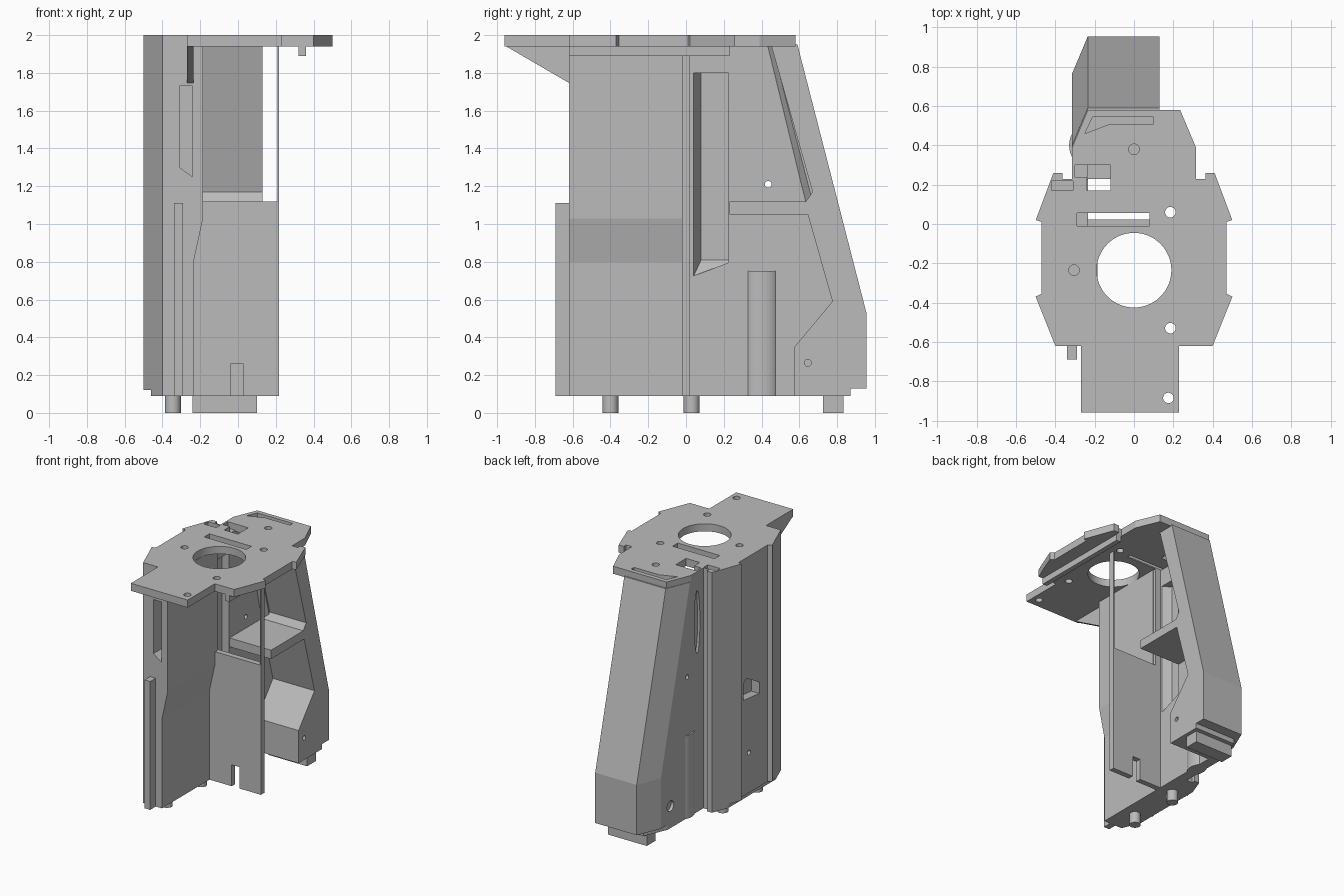
import bpy
import bmesh
from mathutils import Vector

if "Cube" in bpy.data.objects:
    bpy.data.objects.remove(bpy.data.objects["Cube"], do_unlink=True)

GREY = (0.5, 0.5, 0.5, 1)
mat = bpy.data.materials.new("plain grey")
mat.use_nodes = True
mat.diffuse_color = GREY
mat.node_tree.nodes["Principled BSDF"].inputs["Base Color"].default_value = GREY

# Where a profile point (a, b) lands at depth d along each axis
PLACE = {"x": lambda a, b, d: (d, a, b),
         "y": lambda a, b, d: (a, d, b),
         "z": lambda a, b, d: (a, b, d)}


def loft(name, axis, first, d0, d1, second=None):
    """Closed solid between two matching profiles on one axis."""
    bm = bmesh.new()
    rings = [[bm.verts.new(Vector(PLACE[axis](a, b, d))) for a, b in prof]
             for prof, d in ((first, d0), (second or first, d1))]
    n = len(first)
    bm.faces.new(rings[0])
    bm.faces.new(rings[1])
    for i in range(n):
        j = (i + 1) % n
        bm.faces.new((rings[0][i], rings[0][j], rings[1][j], rings[1][i]))
    bmesh.ops.recalc_face_normals(bm, faces=bm.faces)
    mesh = bpy.data.meshes.new(name)
    bm.to_mesh(mesh)
    bm.free()
    mesh.materials.append(mat)
    ob = bpy.data.objects.new(name, mesh)
    bpy.context.collection.objects.link(ob)
    return ob


def box(name, x0, x1, y0, y1, z0, z1):
    return loft(name, "z", [(x0, y0), (x1, y0), (x1, y1), (x0, y1)], z0, z1)


def rod(name, axis, a, b, ra, d0, d1, rb=None, sides=32):
    bpy.ops.mesh.primitive_circle_add(vertices=sides, radius=1)
    circle = bpy.context.object
    prof = [(a + v.co.x * ra, b + v.co.y * (rb or ra)) for v in circle.data.vertices]
    bpy.data.objects.remove(circle, do_unlink=True)
    ob = loft(name, axis, prof, d0, d1)
    bpy.context.view_layer.objects.active = ob
    bpy.ops.object.select_all(action="DESELECT")
    ob.select_set(True)
    bpy.ops.object.shade_smooth_by_angle()
    return ob


def cut(target, *cutters):
    bpy.context.view_layer.objects.active = target
    for c in cutters:
        c.hide_render = True
        mod = target.modifiers.new("cut", "BOOLEAN")
        mod.operation = "DIFFERENCE"
        mod.solver = "EXACT"
        mod.object = c
        bpy.ops.object.modifier_apply(modifier=mod.name)
        bpy.data.objects.remove(c, do_unlink=True)


# Top plate: one flank, mirrored, plus the front tab
flank = [(0.4, -0.62), (0.5, -0.37), (0.47, -0.355), (0.47, 0.01), (0.5, 0.02),
         (0.41, 0.26), (0.365, 0.26), (0.365, 0.23), (0.315, 0.23), (0.315, 0.39),
         (0.235, 0.58)]
tab = [(-0.27, -0.62), (-0.27, -0.96), (0.23, -0.96), (0.23, -0.62)]
plate = loft("top_plate", "z", tab + flank + [(-x, y) for x, y in reversed(flank)], 1.94, 2)
cut(plate, rod("hole", "z", 0, -0.235, 0.19, 1.9, 2.1, sides=64))
for x, y in ((0.185, 0.06), (0.185, -0.53), (0.175, -0.885), (0, 0.38), (-0.305, -0.235)):
    cut(plate, rod("hole", "z", x, y, 0.027, 1.9, 2.1, sides=20))
cut(plate,
    box("slot", -0.29, 0.08, -0.01, 0.055, 1.9, 2.1),
    box("slot", -0.24, -0.12, 0.17, 0.3, 1.9, 2.1),
    box("slot", -0.3, -0.23, 0.24, 0.3, 1.9, 2.1),
    box("slot", -0.42, -0.31, 0.17, 0.22, 1.97, 2.1),
    loft("slot", "z", [(-0.25, 0.46), (-0.21, 0.545), (0.1, 0.545), (0.1, 0.51),
                       (-0.12, 0.51)], 1.965, 2.1))

# Rail under the open edge of the plate, and gusset under the tab
box("plate_rail", 0.32, 0.36, -0.62, 0.23, 1.89, 1.945)
loft("tab_gusset", "x", [(-0.96, 1.945), (-0.61, 1.945), (-0.61, 1.74), (-0.625, 1.75)],
     -0.27, -0.235)

# Outer shell with lips, front pocket, inner pocket and side openings
shell = loft("side_shell", "z",
             [(-0.235, -0.62)] + [(-x, y) for x, y in flank[:8]] + [(-0.235, 0.23)],
             0.09, 1.94)
cut(shell,
    loft("pocket", "y", [(-0.31, 1.3), (-0.24, 1.25), (-0.24, 1.73), (-0.31, 1.73)],
         -0.7, -0.25),
    loft("pocket", "x", [(0.02, 0.68), (0.3, 0.86), (0.3, 1.8), (0.02, 1.8)], -0.2, -0.3,
         [(0.08, 0.81), (0.3, 0.81), (0.3, 1.8), (0.08, 1.8)]),
    loft("window", "x", [(-0.05, 0.88), (-0.05, 1.01), (-0.09, 1.04), (-0.25, 0.95),
                         (-0.25, 0.86)], -0.6, -0.4),
    rod("hole", "x", -0.12, 0.44, 0.018, -0.6, -0.43, sides=16),
    box("step", -0.6, -0.46, -0.7, 0.3, 0, 0.12))

# Thicker upper inside of the shell
loft("upper_inner_wall", "y", [(-0.24, 0.8), (-0.235, 0.8), (-0.185, 1.03),
                               (-0.185, 1.94), (-0.24, 1.94)], -0.62, 0)
box("front_rib", -0.34, -0.29, -0.69, -0.61, 0.09, 1.11)

# Cross wall with window and bottom notch
wall = box("cross_wall", -0.24, 0.217, -0.022, 0.022, 0.09, 1.95)
cut(wall,
    box("window", -0.19, 0.208, -0.1, 0.1, 1.12, 1.94),
    box("notch", -0.04, 0.03, -0.1, 0.1, 0, 0.26))

# Rear column: chamfered side panel
rear = [(0.87, 0.09), (0.87, 0.13), (0.955, 0.13), (0.955, 0.53), (0.59, 1.95)]
inner = [(0.225, 1.95), (0.225, 0.09)]
panel = loft("column_side", "x", [(y - 0.19, z) for y, z in rear] + inner,
             -0.315, -0.235, rear + inner)
cut(panel,
    rod("hole", "x", 0.435, 1.21, 0.018, -0.4, -0.2, sides=16),
    rod("hole", "x", 0.645, 0.265, 0.042, -0.4, -0.29, sides=24),
    rod("slot", "x", 0.31, 1.6, 0.035, -0.4, -0.295, rb=0.25))

# Rear column: back wall, foot block and shelf as one bent profile
frame = loft("column_back", "x",
             rear + [(0.45, 1.95), (0.67, 1.17), (0.635, 1.12), (0.23, 1.12),
                     (0.23, 1.05), (0.645, 1.05), (0.775, 0.59), (0.575, 0.35),
                     (0.575, 0.09)], -0.235, 0.13)
cut(frame, rod("hole", "x", 0.645, 0.265, 0.018, 0, 0.3, sides=16))

# Slanted fillet between the side panel and the back wall
loft("column_fillet", "x", [(0.43, 1.945), (0.5, 1.945), (0.7, 1.12), (0.63, 1.12)],
     -0.24, -0.19, [(0.455, 1.945), (0.5, 1.945), (0.7, 1.12), (0.67, 1.12)])
rod("side_bulge", "z", -0.27, 0.4, 0.06, 0.09, 0.75, rb=0.09)

# Feet
for label, y in (("front", -0.4), ("middle", 0.03)):
    rod(label + "_peg", "z", -0.345, y, 0.042, 0, 0.1, sides=24)
box("rear_foot", -0.24, 0.1, 0.725, 0.835, 0, 0.1)
